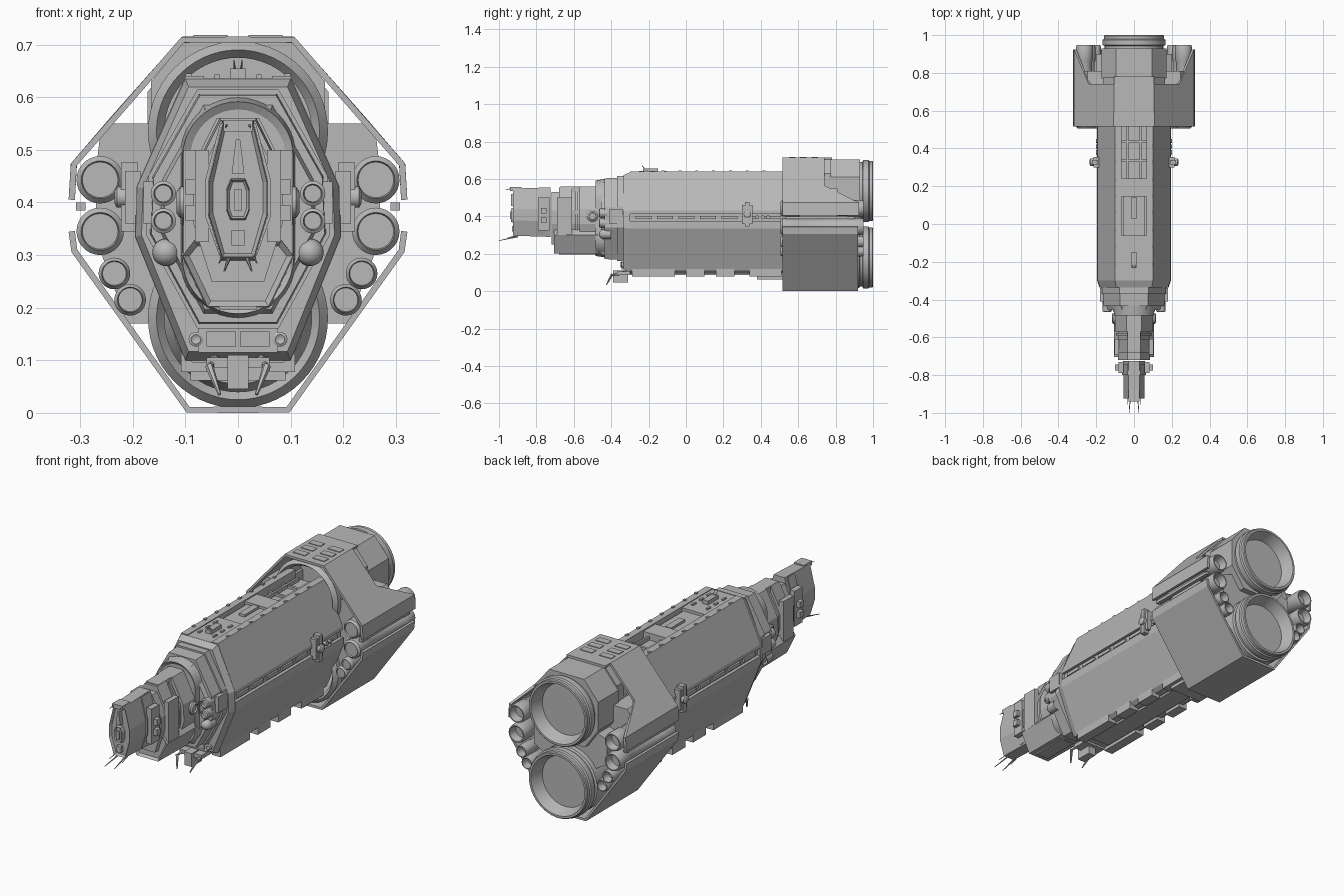
import bpy, bmesh, math
from mathutils import Vector, Matrix

if "Cube" in bpy.data.objects:
    bpy.data.objects.remove(bpy.data.objects["Cube"])

grey = bpy.data.materials.new("hull grey")
grey.diffuse_color = (0.48, 0.48, 0.48, 1)
grey.use_nodes = True
grey.node_tree.nodes["Principled BSDF"].inputs["Base Color"].default_value = grey.diffuse_color


def finish(name, bm, smooth=False):
    bmesh.ops.recalc_face_normals(bm, faces=bm.faces[:])
    me = bpy.data.meshes.new(name)
    bm.to_mesh(me)
    bm.free()
    me.materials.append(grey)
    if smooth:
        me.shade_smooth()
        me.set_sharp_from_angle(angle=math.radians(30))
    ob = bpy.data.objects.new(name, me)
    bpy.context.collection.objects.link(ob)
    return ob


def prism(name, half, y0, y1, f=1.0, zc=0.38, inset=None):
    """Mirrored (x, z) half profile run along y; front end scaled by f."""
    pts = half + [(-x, z) for x, z in reversed(half) if x > 0]
    bm = bmesh.new()
    a = [bm.verts.new((x * f, y0, zc + (z - zc) * f)) for x, z in pts]
    b = [bm.verts.new((x, y1, z)) for x, z in pts]
    front = bm.faces.new(a)
    bm.faces.new(b[::-1])
    n = len(pts)
    for i in range(n):
        bm.faces.new((a[i], a[(i + 1) % n], b[(i + 1) % n], b[i]))
    bmesh.ops.recalc_face_normals(bm, faces=bm.faces[:])
    if inset:
        bmesh.ops.inset_region(bm, faces=[front], thickness=inset[0])
        bmesh.ops.translate(bm, verts=front.verts[:], vec=(0, inset[1], 0))
    return finish(name, bm)


def box(name, x, y, z, both=False, rot=0.0):
    """Box from (min, max) ranges; both adds the mirrored twin."""
    bm = bmesh.new()
    c = Vector([(r[0] + r[1]) / 2 for r in (x, y, z)])
    d = [abs(r[1] - r[0]) for r in (x, y, z)]
    for s in ((1, -1) if both else (1,)):
        m = Matrix.Translation((c.x * s, c.y, c.z)) @ Matrix.Rotation(rot, 4, 'X') @ Matrix.Diagonal((*d, 1))
        bmesh.ops.create_cube(bm, size=1, matrix=m)
    return finish(name, bm)


def lathe(name, prof, x, z, seg=40, both=False, axis='Y', y=0.0):
    """Turn (radius, distance) points about an axis along y, or along x."""
    bm = bmesh.new()
    for s in ((1, -1) if both else (1,)):
        rings = []
        for r, t in prof:
            ring = []
            for i in range(seg if r > 0 else 1):
                u = 2 * math.pi * i / seg
                p, q = r * math.cos(u), r * math.sin(u)
                co = (s * x + p, t, z + q) if axis == 'Y' else (s * (x + t), y + p, z + q)
                ring.append(bm.verts.new(co))
            rings.append(ring)
        for a, b in zip(rings, rings[1:]):
            for i in range(seg):
                j = (i + 1) % seg
                if len(a) == 1:
                    bm.faces.new((a[0], b[i], b[j]))
                elif len(b) == 1:
                    bm.faces.new((a[i], a[j], b[0]))
                else:
                    bm.faces.new((a[i], a[j], b[j], b[i]))
    return finish(name, bm, True)


def rod(name, p, q, r):
    p, q = Vector(p), Vector(q)
    bm = bmesh.new()
    for s in (1, -1):
        a, b = Vector((p.x * s, p.y, p.z)), Vector((q.x * s, q.y, q.z))
        m = Matrix.Translation((a + b) / 2) @ (b - a).to_track_quat('Z', 'Y').to_matrix().to_4x4()
        bmesh.ops.create_cone(bm, cap_ends=True, segments=6, radius1=r, radius2=r * 0.4,
                              depth=(b - a).length, matrix=m)
    return finish(name, bm)


def shell(name, verts, faces, t=0.012):
    """Thin plating: right half given, mirrored, thickened."""
    bm = bmesh.new()
    for s in (1, -1):
        v = [bm.verts.new((x * s, y, z)) for x, y, z in verts]
        for f in faces:
            bm.faces.new([v[i] for i in f])
    bmesh.ops.remove_doubles(bm, verts=bm.verts[:], dist=1e-4)
    ob = finish(name, bm)
    m = ob.modifiers.new("thickness", 'SOLIDIFY')
    m.thickness, m.offset = t, 0
    return ob


# Main hull with top trench and side grooves
prism("main_hull", [(0, .60), (.065, .60), (.065, .64), (.10, .64), (.193, .43), (.193, .412), (.18, .412),
                    (.18, .376), (.196, .376), (.196, .335), (.105, .11), (.085, .095), (0, .095)], -.30, .54)
prism("hull_front_bevel", [(.10, .635), (.192, .43), (.195, .335), (.10, .10)], -.335, -.30, .94)
for i in range(7):
    y = -.27 + i * .115
    box("groove_conduit", (.178, .19), (y, y + .085), (.385, .402), True)
for y0, y1 in ((-.29, -.06), (.0, .10), (.16, .26), (.34, .51)):
    box("keel_pad", (.06, .108), (y0, y1), (.078, .12), True)
box("keel_plate", (-.05, .05), (-.25, .5), (.085, .1))
box("rear_keel_plate", (-.09, .09), (.38, .52), (.062, .1))

# Top trench decks, rails and fittings
box("front_deck", (-.066, .066), (-.30, -.06), (.59, .636))
box("middle_deck", (-.056, .056), (-.06, .145), (.59, .622))
box("deck_hatch", (-.016, .016), (.03, .14), (.62, .634))
box("cross_beam", (-.066, .066), (.145, .24), (.59, .634))
box("trench_rail", (.03, .04), (.24, .52), (.595, .618), True)
for y in (.33, .43):
    box("trench_rib", (-.066, .066), (y, y + .012), (.595, .612))
box("deck_turret", (-.015, .015), (-.23, -.15), (.63, .655))
rod("deck_aerial", (.005, -.21, .645), (.008, -.235, .67), .003)
for y in (-.25, -.19, -.13):
    box("deck_block", (.035, .045), (y, y + .025), (.63, .643), True)
for i in range(8):
    box("edge_cleat", (.088, .1), (-.22 + i * .09, -.205 + i * .09), (.635, .645), True)

# Side sensor pods on the hull
box("side_sensor", (.185, .215), (.30, .355), (.36, .46), True)
box("side_sensor_core", (.19, .222), (.315, .34), (.345, .476), True)
lathe("side_sensor_barrel", [(0, 0), (.02, 0), (.02, .035), (.012, .04), (0, .04)], .195, .41, 16, True, 'X', .328)
for y in (.38, .41, .44):
    lathe("side_port", [(.011, 0), (.011, .02), (0, .02)], .18, .395, 12, True, 'X', y)

# Collar between hull and neck
COLLAR = [(.075, .61), (.165, .45), (.17, .34), (.075, .165)]
prism("collar", COLLAR, -.435, -.29, .97)
prism("collar_rim", [(x * 1.03, .385 + (z - .385) * 1.02) for x, z in COLLAR], -.37, -.32)
prism("collar_face", [(x * .88, .385 + (z - .385) * .9) for x, z in COLLAR], -.455, -.43, .95)
arc = [(.11 * math.sin(a * math.pi / 20), .49 + .11 * math.cos(a * math.pi / 20)) for a in range(11)]
prism("docking_ring", arc + [(x, .78 - z) for x, z in reversed(arc)], -.485, -.43, .96, .39, (.015, .01))
for z in (.417, .365):
    lathe("collar_lamp", [(.024, -.42), (.024, -.462), (.018, -.466), (.016, -.455), (0, -.455)], .142, z, 20, True)
lathe("collar_dome", [(.026, -.40)] + [(.026 * math.cos(a * .314), -.44 - .026 * math.sin(a * .314))
                                       for a in range(5)] + [(0, -.466)], .137, .305, 20, True)
box("collar_side_vent", (.16, .18), (-.41, -.34), (.36, .44), True)

# Chin with window strip, lamps and claws
box("chin_panel", (-.075, .075), (-.345, -.31), (.115, .165))
box("chin_window", (.004, .06), (-.35, -.34), (.126, .155), True)
lathe("chin_lamp", [(.014, -.31), (.014, -.345), (.009, -.348), (0, -.342)], .08, .14, 14, True)
box("claw_mount", (-.02, .02), (-.39, -.31), (.045, .11))
box("claw_bracket", (-.06, .06), (-.37, -.29), (.085, .105))
rod("claw_arm", (.045, -.32, .10), (.055, -.40, .085), .011)
rod("claw_tip", (.055, -.395, .09), (.035, -.425, .035), .008)

# Neck modules
prism("neck_core", [(.035, .53), (.085, .43), (.085, .36), (.05, .25)], -.72, -.43)
prism("neck_rear_block", [(.04, .56), (.10, .44), (.105, .36), (.07, .25)], -.57, -.48)
prism("neck_front_block", [(.035, .56), (.09, .45), (.095, .36), (.075, .27)], -.68, -.61, .97)
box("neck_ridge", (-.034, .034), (-.67, -.47), (.50, .56))
prism("neck_jaw", [(.085, .33), (.108, .30), (.06, .2)], -.705, -.47, .97, .27, (.012, .012))
prism("neck_keel", [(.045, .24), (.035, .196)], -.68, -.44)
box("neck_side_panel", (.08, .104), (-.69, -.61), (.30, .50), True)
lathe("neck_side_dome", [(.03, 0), (.03, .025), (.02, .032), (.018, .024), (0, .024)], .085, .40, 20, True, 'X', -.50)
box("neck_beam", (.07, .11), (-.46, -.44), (.36, .42), True)
for y in (-.59, -.465):
    prism("neck_rib", [(.035, .545), (.092, .44), (.095, .36), (.06, .23)], y, y + .012)

# Command head
prism("head", [(.03, .555), (.058, .44), (.058, .375), (.032, .29)], -.925, -.725, .95, .42, (.008, .012))
prism("head_mid_band", [(.034, .55), (.063, .44), (.063, .375), (.036, .3)], -.80, -.745)
box("head_side_pod", (.055, .082), (-.79, -.73), (.325, .50), True)
for z in (.365, .415):
    box("head_side_lamp", (.075, .10), (-.775, -.745), (z, z + .03), True)
prism("head_bridge_frame", [(.014, .447), (.023, .425), (.023, .385), (.015, .365)], -.935, -.90, .9, .405, (.005, .006))
box("head_bridge_window", (-.008, .008), (-.94, -.92), (.385, .425))
box("head_lower_port", (-.012, .012), (-.93, -.90), (.318, .348))
prism("head_fin", [(.004, .52), (.012, .455)], -.935, -.90)
box("head_visor", (-.028, .028), (-.94, -.88), (.535, .556))
rod("head_upper_aerial", (.02, -.92, .55), (.024, -.965, .542), .003)
rod("head_lower_aerial", (.018, -.90, .292), (.026, -1.0, .27), .004)
rod("head_short_aerial", (.028, -.89, .30), (.036, -.955, .285), .003)

# Main engines
for z in (.535, .18):
    lathe("main_engine", [(.14, .535), (.155, .515), (.171, .535), (.171, .57), (.163, .58), (.163, .925), (.155, .93),
                          (.155, .943), (.166, .947), (.166, .975), (.16, .98), (.16, .996), (.156, 1.0),
                          (.146, 1.0), (.125, .94), (0, .94)], 0, z, 56)
prism("upper_engine_shroud", [(.095, .703), (.172, .61), (.172, .47), (.10, .37)], .77, .93)
prism("shroud_front_band", [(.10, .708), (.165, .63), (.165, .48), (.1, .4)], .72, .775)
prism("engine_core_block", [(.10, .46), (.20, .42), (.20, .30), (.10, .24)], .56, .90)

# Engine housing plating
shell("upper_housing", [(0, .515, .709), (.105, .515, .709), (.105, .78, .709), (0, .78, .709), (.312, .515, .472),
                        (.312, .925, .472), (.235, .74, .561), (.105, .74, .709), (.316, .515, .405), (.316, .925, .405)],
      [(0, 1, 7, 2, 3), (1, 4, 5, 6, 7), (4, 8, 9, 5)])
shell("lower_housing", [(x, y, z) for x, z in ((0, .006), (.095, .006), (.311, .308), (.316, .345)) for y in (.515, .92)],
      [(0, 1, 3, 2), (2, 3, 5, 4), (4, 5, 7, 6)])
for y in (.55, .61, .67):
    box("housing_top_plate", (.02, .085), (y, y + .035), (.71, .718), True)

# Side thruster pods and their mounting blocks
for s in (1, -1):
    bm = bmesh.new()
    p = [(.15, .55), (.245, .55), (.262, .53), (.27, .46), (.27, .33), (.21, .17), (.15, .17)]
    f = bm.faces.new([bm.verts.new((x * s, .56, z)) for x, z in p])
    g = bmesh.ops.extrude_face_region(bm, geom=[f], use_keep_orig=True)
    bmesh.ops.translate(bm, vec=(0, .25, 0), verts=[v for v in g["geom"] if isinstance(v, bmesh.types.BMVert)])
    finish("thruster_mount", bm)
for x, z, r in ((.262, .443, .045), (.262, .345, .045), (.235, .265, .03), (.205, .215, .03)):
    lathe("side_thruster", [(0, .512), (r * .75, .512), (r * .8, .505), (r, .515), (r, .60), (r * .9, .61),
                            (r * .9, .86), (r, .87), (r, .935), (r * .92, .948), (r * .8, .948),
                            (r * .65, .91), (0, .91)], x, z, 28, True)
box("thruster_rail", (.29, .308), (.53, .90), (.385, .40), True)
